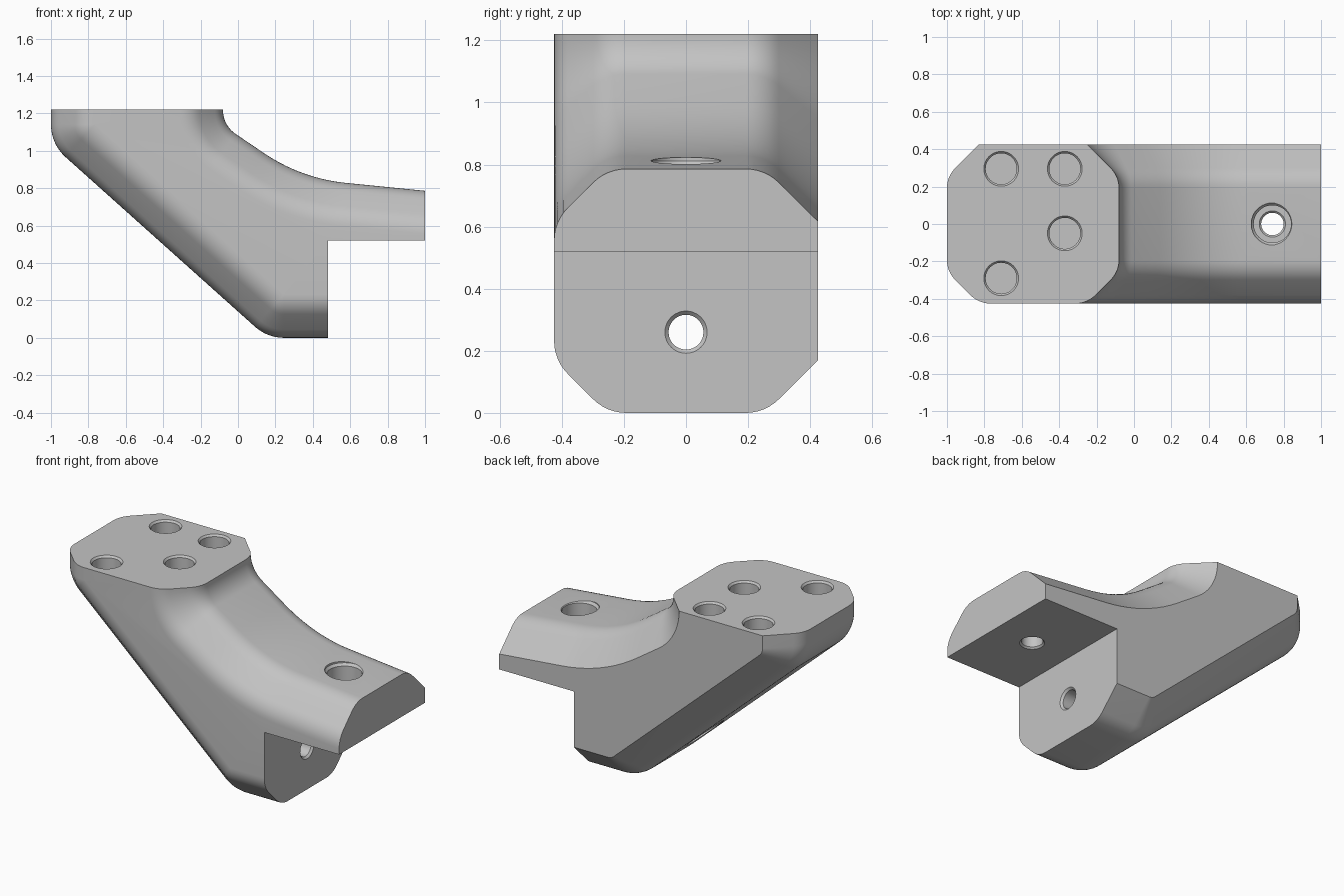
import bpy, bmesh, math
from mathutils import Vector, Matrix

old = bpy.data.objects.get("Cube")
if old:
    bpy.data.objects.remove(old, do_unlink=True)

# Single grey material
grey = bpy.data.materials.new("plain_grey")
grey.use_nodes = True
tone = (0.55, 0.55, 0.55, 1)
grey.diffuse_color = tone
grey.node_tree.nodes["Principled BSDF"].inputs["Base Color"].default_value = tone


def inward(d):
    return Vector((d.y, -d.x))


def filleted(points, radii, steps=10):
    """Clockwise path with rounded corners, as (point, inward normal) pairs."""
    pts = [Vector(p) for p in points]
    dirs = [(b - a).normalized() for a, b in zip(pts, pts[1:])]
    out = [(pts[0], inward(dirs[0]))]
    for corner, r, a, b in zip(pts[1:-1], radii, dirs, dirs[1:]):
        turn = math.atan2(a.x * b.y - a.y * b.x, a.dot(b))
        side = -1 if turn > 0 else 1
        n = inward(a)
        centre = corner - a * r * math.tan(abs(turn) / 2) + n * r * side
        for i in range(steps + 1):
            m = Matrix.Rotation(turn * i / steps, 2) @ n
            out.append((centre - m * r * side, m))
    out.append((pts[-1], inward(dirs[-1])))
    return out


def finish(bm, name):
    bmesh.ops.recalc_face_normals(bm, faces=bm.faces)
    mesh = bpy.data.meshes.new(name)
    bm.to_mesh(mesh)
    bm.free()
    mesh.materials.append(grey)
    obj = bpy.data.objects.new(name, mesh)
    bpy.context.collection.objects.link(obj)
    return obj


def loft(bm, rings):
    rings = [[bm.verts.new(co) for co in ring] for ring in rings]
    count = len(rings[0])
    for a, b in zip(rings, rings[1:]):
        for i in range(count):
            j = (i + 1) % count
            bm.faces.new((a[i], a[j], b[j], b[i]))
    bm.faces.new(rings[0])
    bm.faces.new(rings[-1])


# Side outlines: curved saddle above, sloping underside below
TOP, STEP_X, STEP_Z, SIDE = 1.22, 0.48, 0.52, 0.425
saddle = filleted([(-0.08, TOP), (-0.08, 1.136), (0.338, 0.852), (1, 0.786)], [0.15, 0.945])
underside = filleted([(STEP_X, 0), (0.157, 0), (-1, 1.036), (-1, TOP)], [0.235, 0.235])

# Edge bevel across the width: rounded in front, crisp at the back
bevel = filleted([(-SIDE, 0.3), (-SIDE, 0.17), (-0.255, 0), (0.255, 0), (SIDE, 0.17)],
                 [0.15, 0.15, 0.15], 6)[1:]


def section(y, inset):
    upper = [p + n * inset for p, n in saddle]
    upper[-1].x = 1
    lower = [p + n * inset for p, n in underside]
    ledge = [Vector((1, STEP_Z)), Vector((STEP_X, STEP_Z))]
    return [(p.x, y, p.y) for p in upper + ledge + lower]


bm = bmesh.new()
loft(bm, [section(p.x, p.y) for p, n in bevel])
body = finish(bm, "bracket_body")


def drill(profile, place):
    """Cut a turned shape, given as (radius, height) steps, from the body."""
    bm = bmesh.new()
    sides = 48
    loft(bm, [[place @ Vector((r * math.cos(2 * math.pi * i / sides),
                               r * math.sin(2 * math.pi * i / sides), h))
               for i in range(sides)] for r, h in profile])
    cutter = finish(bm, "hole_cutter")
    cutter.hide_render = True
    mod = body.modifiers.new("hole", 'BOOLEAN')
    mod.operation = 'DIFFERENCE'
    mod.solver = 'EXACT'
    mod.object = cutter
    bpy.ops.object.modifier_apply(modifier=mod.name)
    bpy.data.objects.remove(cutter, do_unlink=True)


bpy.ops.object.select_all(action='DESELECT')
body.select_set(True)
bpy.context.view_layer.objects.active = body

# Blind holes in the top pad
for x, y in [(-0.71, 0.295), (-0.37, 0.295), (-0.37, -0.05), (-0.71, -0.29)]:
    drill([(0.093, TOP + 0.03), (0.093, TOP), (0.083, TOP - 0.012), (0.083, TOP - 0.2)],
          Matrix.Translation((x, y, 0)))

# Counterbored screw hole through the ledge
drill([(0.113, 0.9), (0.113, 0.812), (0.1, 0.797), (0.1, 0.68), (0.07, 0.68), (0.06, 0.67),
       (0.06, 0.53), (0.07, STEP_Z), (0.07, 0.5)], Matrix.Translation((0.74, 0, 0)))

# Counterbored screw hole through the lower leg
drill([(0.068, 0.5), (0.068, STEP_X), (0.056, 0.468), (0.056, 0.34), (0.067, 0.33),
       (0.1, 0.33), (0.1, -0.5)],
      Matrix.Translation((0, 0, 0.26)) @ Matrix.Rotation(math.pi / 2, 4, 'Y'))

bpy.ops.object.shade_smooth_by_angle(angle=math.radians(30))
